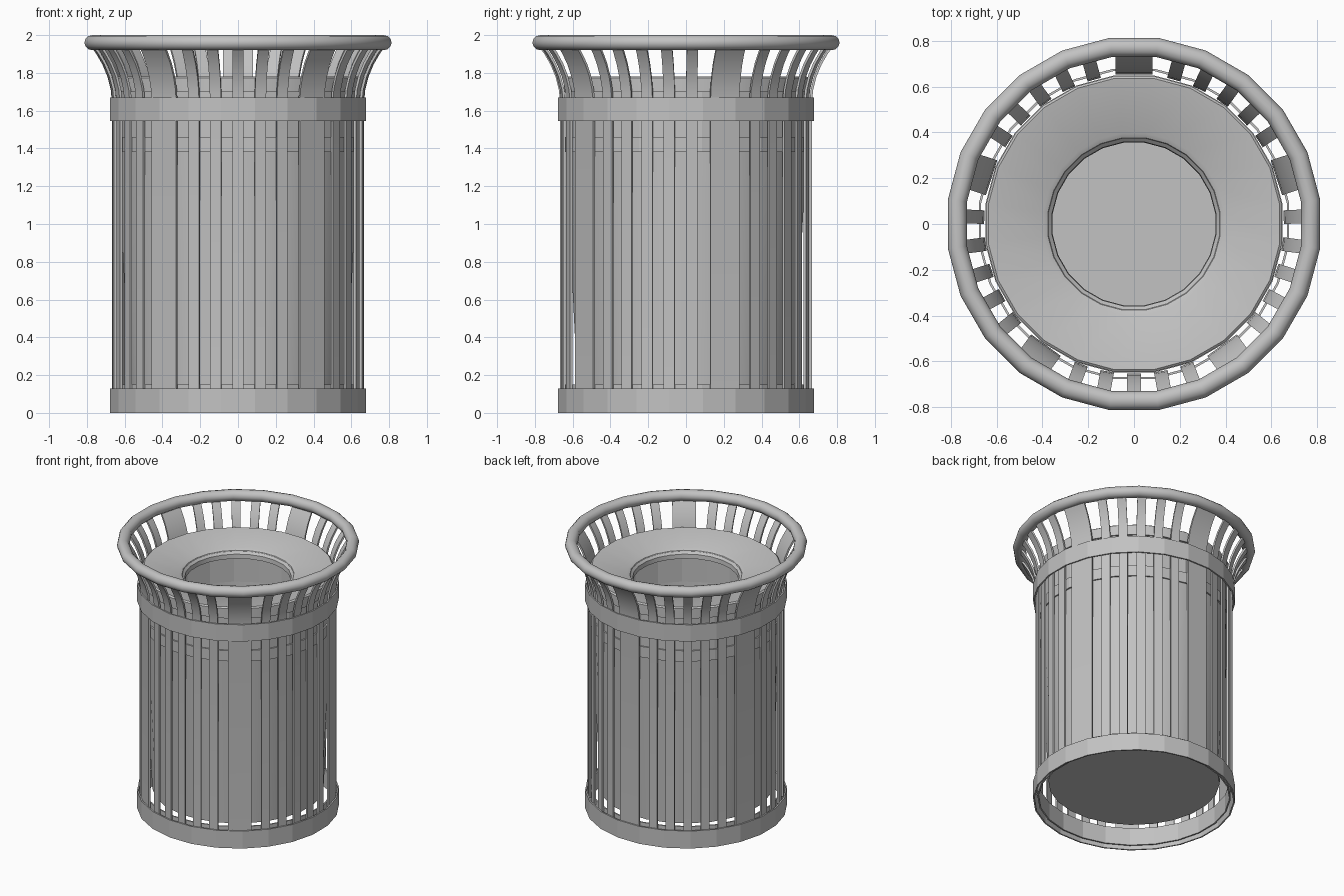
import bpy, bmesh, math
from mathutils import Matrix, Vector

cube = bpy.data.objects.get("Cube")
if cube:
    bpy.data.objects.remove(cube, do_unlink=True)

grey = bpy.data.materials.new("grey metal")
grey.use_nodes = True
colour = (0.54, 0.54, 0.54, 1)
grey.diffuse_color = colour
grey.node_tree.nodes["Principled BSDF"].inputs["Base Color"].default_value = colour


def finish(name, bm, angle=None):
    bmesh.ops.recalc_face_normals(bm, faces=bm.faces)
    mesh = bpy.data.meshes.new(name)
    bm.to_mesh(mesh)
    bm.free()
    mesh.materials.append(grey)
    obj = bpy.data.objects.new(name, mesh)
    bpy.context.collection.objects.link(obj)
    if angle:
        bpy.ops.object.select_all(action='DESELECT')
        obj.select_set(True)
        bpy.context.view_layer.objects.active = obj
        bpy.ops.object.shade_smooth_by_angle(angle=math.radians(angle))
    return obj


def lathe(name, profile, sides, closed=True, angle=None):
    """Turn an (r, z) profile around the z axis."""
    bm = bmesh.new()
    verts = [bm.verts.new((r, 0, z)) for r, z in profile]
    edges = [bm.edges.new(pair) for pair in zip(verts, verts[1:])]
    if closed:
        edges.append(bm.edges.new((verts[-1], verts[0])))
    bmesh.ops.spin(bm, geom=verts + edges, cent=(0, 0, 0), axis=(0, 0, 1),
                   angle=math.tau, steps=sides, use_merge=True)
    bmesh.ops.remove_doubles(bm, verts=bm.verts, dist=0.0005)
    bmesh.ops.rotate(bm, verts=bm.verts,
                     matrix=Matrix.Rotation(math.pi / sides, 3, 'Z'))
    return finish(name, bm, angle)


def band(name, r, z0, z1, sides, thick=0.01):
    return lathe(name, [(r, z0), (r, z1), (r - thick, z1), (r - thick, z0)], sides)


# Slats: straight bars that flare outwards below the rim
FLARE = [(0.667, 0.12), (0.667, 1.64), (0.673, 1.71), (0.691, 1.78),
         (0.718, 1.845), (0.75, 1.9), (0.782, 1.945)]


def slat(name, degrees, width, thick=0.013):
    bm = bmesh.new()
    outer = [Vector((r, -width / 2, z)) for r, z in FLARE]
    inner = []
    for i, p in enumerate(outer):
        d = outer[min(i + 1, len(outer) - 1)] - outer[max(i - 1, 0)]
        d.normalize()
        inner.append(p + Vector((-d.z, 0, d.x)) * thick)
    loop = [bm.verts.new(p) for p in outer + inner[::-1]]
    n = len(loop)
    # Side strips are built as quads, then bridged across the width
    far = [bm.verts.new(v.co + Vector((0, width, 0))) for v in loop]
    for side in (loop, far):
        for i in range(len(outer) - 1):
            bm.faces.new((side[i], side[i + 1], side[n - 2 - i], side[n - 1 - i]))
    for i in range(n):
        j = (i + 1) % n
        bm.faces.new((loop[i], loop[j], far[j], far[i]))
    bmesh.ops.rotate(bm, verts=bm.verts,
                     matrix=Matrix.Rotation(math.radians(degrees), 3, 'Z'))
    return finish(name, bm, 30)


for group in range(5):
    base = 90 + 72 * group
    slat(f"wide_slat_{group + 1}", base, 0.16)
    for k in range(-2, 3):
        slat(f"narrow_slat_{group + 1}_{k + 3}", base + 36 + k * 10.3, 0.06)

# Hoops around the slats, and one inside their feet
band("bottom_band", 0.684, 0.0, 0.13, 24)
band("upper_band", 0.684, 1.545, 1.67, 24)
band("inner_foot_hoop", 0.655, 0.02, 0.15, 24)

# Round tube rim
tube = [(0.778 + 0.042 * math.cos(a), 1.96 + 0.04 * math.sin(a))
        for a in (math.tau * i / 12 for i in range(12))]
lathe("top_rim", tube, 24, angle=40)

# Shallow lid with a skirt and a rolled opening
lid = [(0.652, 1.70), (0.652, 1.774), (0.642, 1.782), (0.40, 1.742), (0.38, 1.732),
       (0.368, 1.71), (0.365, 1.68), (0.358, 1.68), (0.361, 1.712), (0.375, 1.725),
       (0.40, 1.733), (0.637, 1.772), (0.644, 1.765), (0.644, 1.70)]
lathe("funnel_lid", lid, 24, angle=24)

# Tapered liner with a floor, a lip and a collar that carries the lid
liner = [(0, 0.14), (0.58, 0.14), (0.642, 1.38), (0.634, 1.38), (0.572, 0.148),
         (0, 0.148)]
lathe("liner_bucket", liner, 24, closed=False, angle=35)
band("liner_lip", 0.652, 1.38, 1.46, 24, 0.018)
band("liner_collar", 0.642, 1.46, 1.70, 24, 0.008)
